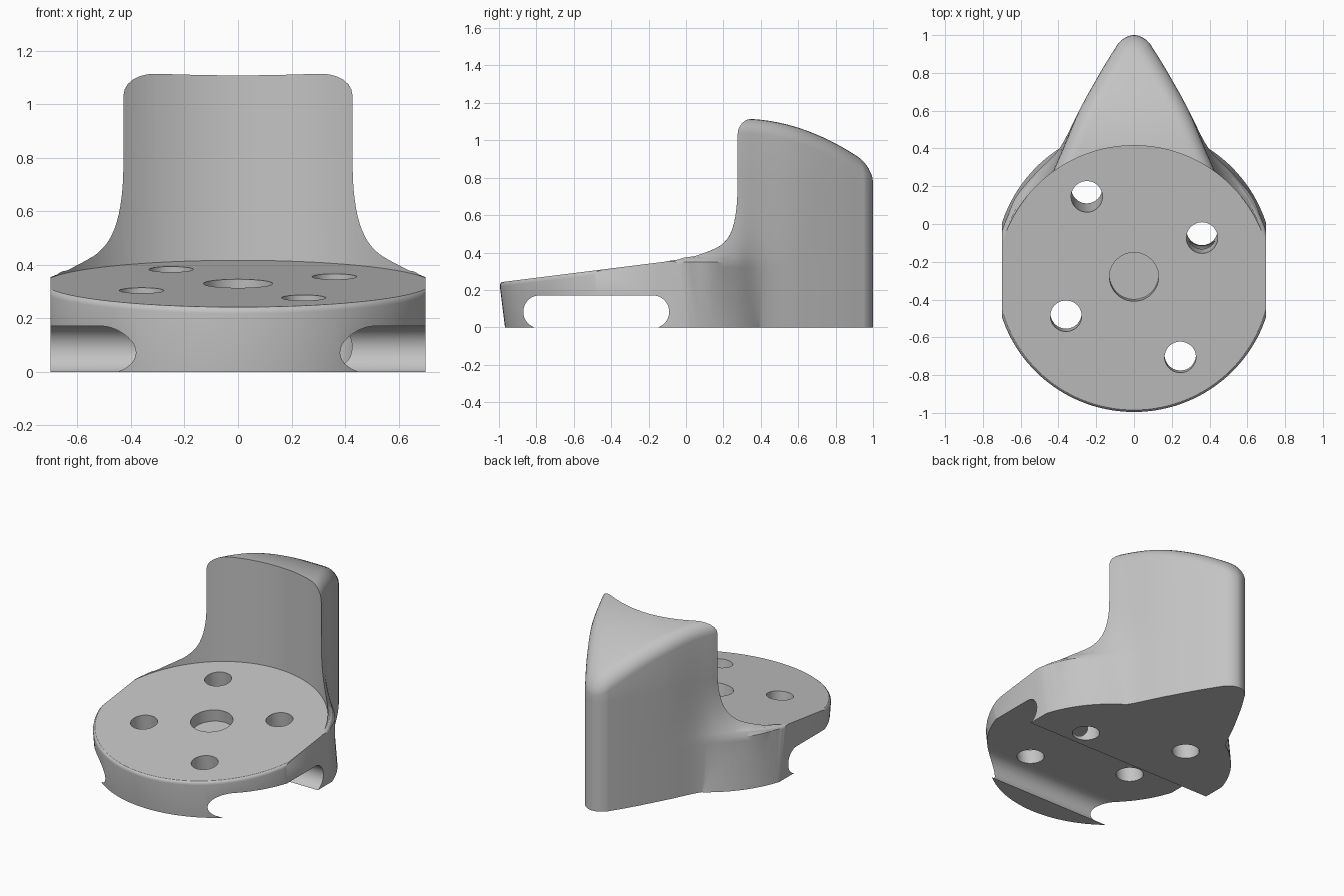
import bpy, bmesh, math
from mathutils import Matrix, Vector

if "Cube" in bpy.data.objects:
    bpy.data.objects.remove(bpy.data.objects["Cube"], do_unlink=True)

SLOPE = 0.125                 # rise of the seat face towards the back
TILT = math.atan(SLOPE)
FILLET = 0.08                 # rounding of the backrest's top edge


def seat_z(y):
    return 0.365 + SLOPE * y


def finish(name, bm):
    bmesh.ops.recalc_face_normals(bm, faces=bm.faces)
    mesh = bpy.data.meshes.new(name)
    bm.to_mesh(mesh)
    bm.free()
    obj = bpy.data.objects.new(name, mesh)
    bpy.context.collection.objects.link(obj)
    return obj


def cylinder(name, x, y, z, radius, depth, tilt=0.0, bevel=0.0, segments=96):
    bm = bmesh.new()
    mat = Matrix.Translation((x, y, z)) @ Matrix.Rotation(tilt, 4, 'X')
    bmesh.ops.create_cone(bm, cap_ends=True, segments=segments, radius1=radius,
                          radius2=radius, depth=depth)
    if bevel:
        rim = [e for e in bm.edges if all(v.co.z > 0 for v in e.verts)]
        bmesh.ops.bevel(bm, geom=rim, offset=bevel, segments=4, profile=0.5,
                        affect='EDGES')
    bm.transform(mat)
    return finish(name, bm)


def combine(target, other, operation):
    mod = target.modifiers.new(other.name, 'BOOLEAN')
    mod.object, mod.operation, mod.solver = other, operation, 'EXACT'
    bpy.context.view_layer.update()
    bpy.context.view_layer.objects.active = target
    bpy.ops.object.modifier_apply(modifier=mod.name)
    bpy.data.objects.remove(other, do_unlink=True)


def smooth_path(points, steps=5):
    """Catmull-Rom curve, mirrored across x at its first point."""
    p = [Vector(q) for q in points]
    p = [Vector((-p[1].x, p[1].y))] + p + [2 * p[-1] - p[-2]]
    out = []
    for a, b, c, d in zip(p, p[1:], p[2:], p[3:]):
        for i in range(steps):
            t = i / steps
            out.append(0.5 * (2 * b + (c - a) * t + (2 * a - 5 * b + 4 * c - d) * t ** 2
                              + (3 * b - a - 3 * c + d) * t ** 3))
    return out + [p[-2]]


# Backrest: a teardrop column that flares out towards the base
nose = [(0, 1), (.04, .99), (.075, .965), (.1, .93), (.18, .8), (.29, .6)]
upper = smooth_path(nose + [(.375, .4), (.43, .27), (.46, .15), (.48, .05),
                            (.49, -.05), (.45, -.2)])
lower = smooth_path(nose + [(.395, .4), (.52, .27), (.62, .15), (.665, .05),
                            (.688, -.05), (.6, -.2)])


def flare(z):
    return min(1.0, max(0.0, (0.85 - z) / 0.5)) ** 3


def top_z(y):
    return 1.115 - 0.53 * max(0.0, y - 0.3) ** 2


def column(i):
    """Points of one vertical line of the backrest, from bottom to top."""
    up, low = upper[i], lower[i]
    ahead = upper[min(i + 1, len(upper) - 1)]
    behind = upper[i - 1] if i else Vector((-ahead.x, ahead.y))
    along = (ahead - behind).normalized()
    normal = Vector((-along.y, along.x))
    points = []
    for z in [-0.1] + [0.32 + 0.03 * k for k in range(15)]:
        q = up.lerp(low, flare(z))
        points.append((q.x, q.y, z))
    for k in range(7):
        a = math.pi / 2 * k / 6
        q = up - normal * FILLET * (1 - math.cos(a))
        points.append((max(q.x, 0), q.y, top_z(q.y) - FILLET * (1 - math.sin(a))))
    return points


bm = bmesh.new()
half = [column(i) for i in range(len(upper))]
n = len(half)
ring = half + [[(-x, y, z) for x, y, z in c] for c in half[:0:-1]]
cols = [[bm.verts.new(p) for p in c] for c in ring]
for a, b in zip(cols, cols[1:] + cols[:1]):
    for k in range(len(a) - 1):
        bm.faces.new((a[k], b[k], b[k + 1], a[k + 1]))
bm.faces.new([c[0] for c in cols])
tops = [c[-1] for c in cols]
bm.faces.new((tops[0], tops[1], tops[-1]))
for i in range(1, n - 1):
    bm.faces.new((tops[i], tops[i + 1], tops[-i - 1], tops[-i]))
backrest = finish("backrest", bm)

# Seat disc: tilted cylinder with a rounded rim
DEPTH = 1.0
axis = Vector((0, -math.sin(TILT), math.cos(TILT)))
centre = Vector((0, -0.268, seat_z(-0.268) + 0.003)) - axis * DEPTH / 2
body = cylinder("footed_backrest_mount", *centre, 0.736, DEPTH, TILT, 0.025, 128)
combine(body, backrest, 'UNION')

# Hollow in front of the backrest, down to the sloping seat face
bowl = cylinder("bowl_cutter", 0, -0.315, 1.0, 0.73, 2.0, segments=128)
for v in bowl.data.vertices:
    if v.co.z < 0.5:
        v.co.z = seat_z(v.co.y)
combine(body, bowl, 'DIFFERENCE')

# Flat sides and flat underside
bm = bmesh.new()
bmesh.ops.create_cube(bm, size=1, matrix=Matrix.Translation((0, 0, 1))
                      @ Matrix.Diagonal((1.4, 4, 2, 1)))
combine(body, finish("trim_box", bm), 'INTERSECT')

# Cross channel with round ends, open below
bm = bmesh.new()
R = 0.088
outline = []
for cy, start in ((-0.09 - R, -90), (-0.87 + R, 90)):
    for k in range(25):
        a = math.radians(start + 180 * k / 24)
        outline.append(bm.verts.new((-1, cy + R * math.cos(a), 0.083 + R * math.sin(a))))
face = bm.faces.new(outline)
ext = bmesh.ops.extrude_face_region(bm, geom=[face])
bmesh.ops.translate(bm, vec=(2, 0, 0),
                    verts=[g for g in ext["geom"] if isinstance(g, bmesh.types.BMVert)])
combine(body, finish("channel_cutter", bm), 'DIFFERENCE')

# Four through holes and a shallow centre recess, square to the seat face
holes = [(-.25, .145, .083, 1.2), (.36, -.073, .083, 1.2), (-.36, -.487, .083, 1.2),
         (.245, -.705, .083, 1.2), (0, -.28, .13, .16)]
for x, y, radius, depth in holes:
    combine(body, cylinder("hole_cutter", x, y, seat_z(y), radius, depth, TILT,
                           segments=48), 'DIFFERENCE')

# Colour and shading
mat = bpy.data.materials.new("light_grey")
mat.use_nodes = True
grey = (0.55, 0.55, 0.55, 1)
mat.diffuse_color = grey
mat.node_tree.nodes["Principled BSDF"].inputs["Base Color"].default_value = grey
body.data.materials.clear()
body.data.materials.append(mat)
for p in body.data.polygons:
    p.material_index = 0
bpy.ops.object.select_all(action='DESELECT')
body.select_set(True)
bpy.context.view_layer.objects.active = body
bpy.ops.object.shade_smooth_by_angle(angle=math.radians(30))
